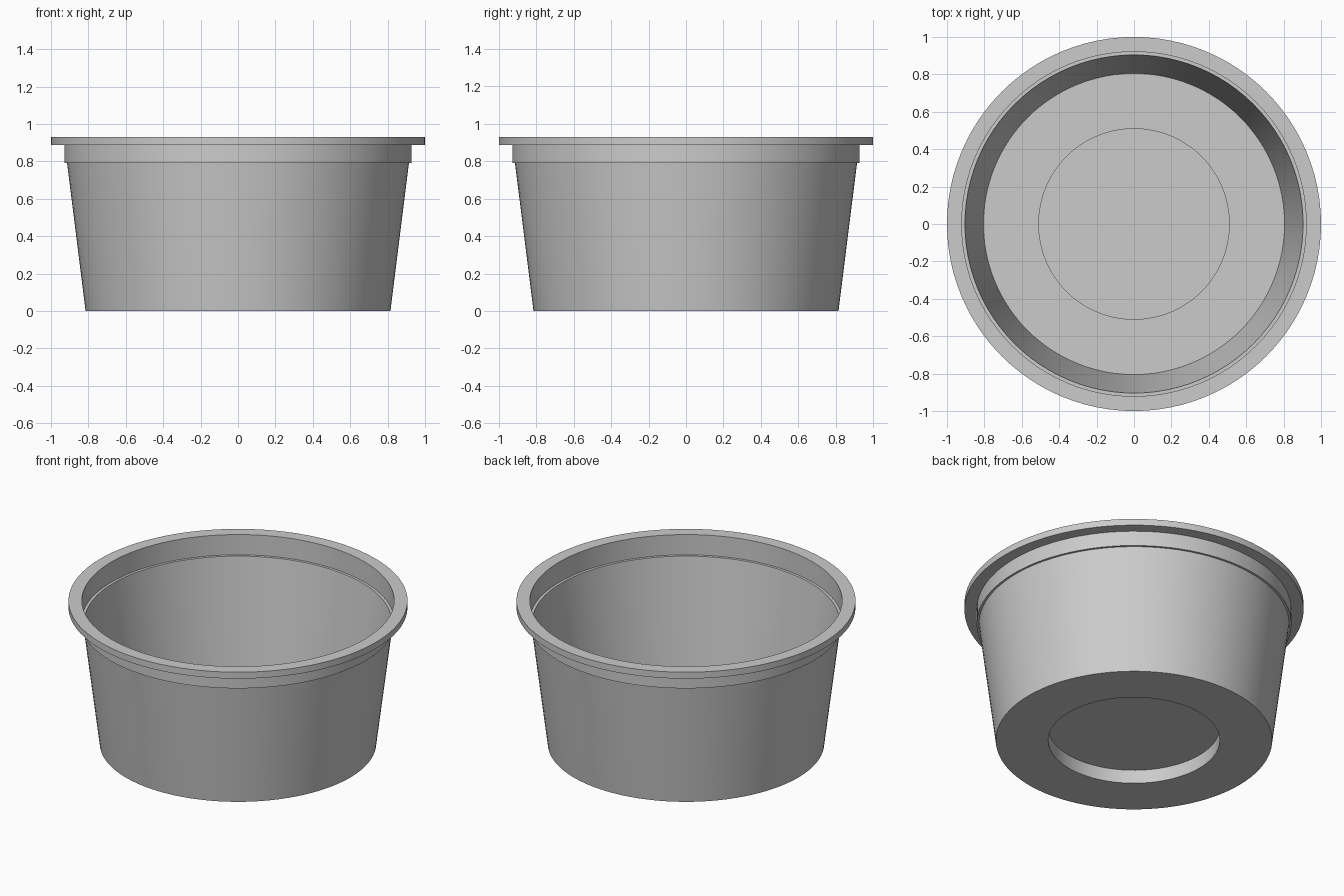
import bpy, bmesh, math
from mathutils import Vector

if "Cube" in bpy.data.objects:
    bpy.data.objects.remove(bpy.data.objects["Cube"])

SIDES = 96

# Closed thin-walled section (radius, height), from inner floor centre round to underside centre
profile = [
    (0.0, 0.098), (0.512, 0.098), (0.512, 0.01),      # raised floor disc
    (0.805, 0.01), (0.904, 0.798),                    # inner wall
    (0.921, 0.798), (0.921, 0.93),                    # inner ledge and collar
    (1.0, 0.93), (1.0, 0.888),                        # rim flange
    (0.928, 0.888), (0.928, 0.791), (0.914, 0.791),   # outer collar
    (0.815, 0.0), (0.506, 0.0),                       # outer wall and foot
    (0.506, 0.088), (0.0, 0.088),                     # recess under the base
]

# Revolve the section around the vertical axis
bm = bmesh.new()
verts = [bm.verts.new((r, 0, z)) for r, z in profile]
edges = [bm.edges.new(pair) for pair in zip(verts, verts[1:])]
bmesh.ops.spin(bm, geom=verts + edges, cent=Vector((0, 0, 0)), axis=Vector((0, 0, 1)),
               angle=2 * math.pi, steps=SIDES, use_duplicate=False)
bmesh.ops.remove_doubles(bm, verts=bm.verts[:], dist=1e-4)
bmesh.ops.recalc_face_normals(bm, faces=bm.faces[:])

mesh = bpy.data.meshes.new("tub")
bm.to_mesh(mesh)
bm.free()
tub = bpy.data.objects.new("tub", mesh)
bpy.context.collection.objects.link(tub)

# Single plain grey
grey = bpy.data.materials.new("light grey")
grey.diffuse_color = (0.6, 0.6, 0.6, 1)
grey.use_nodes = True
grey.node_tree.nodes["Principled BSDF"].inputs["Base Color"].default_value = grey.diffuse_color
mesh.materials.append(grey)

# Smooth walls with crisp rims
bpy.context.view_layer.objects.active = tub
tub.select_set(True)
bpy.ops.object.shade_smooth_by_angle(angle=math.radians(30))
